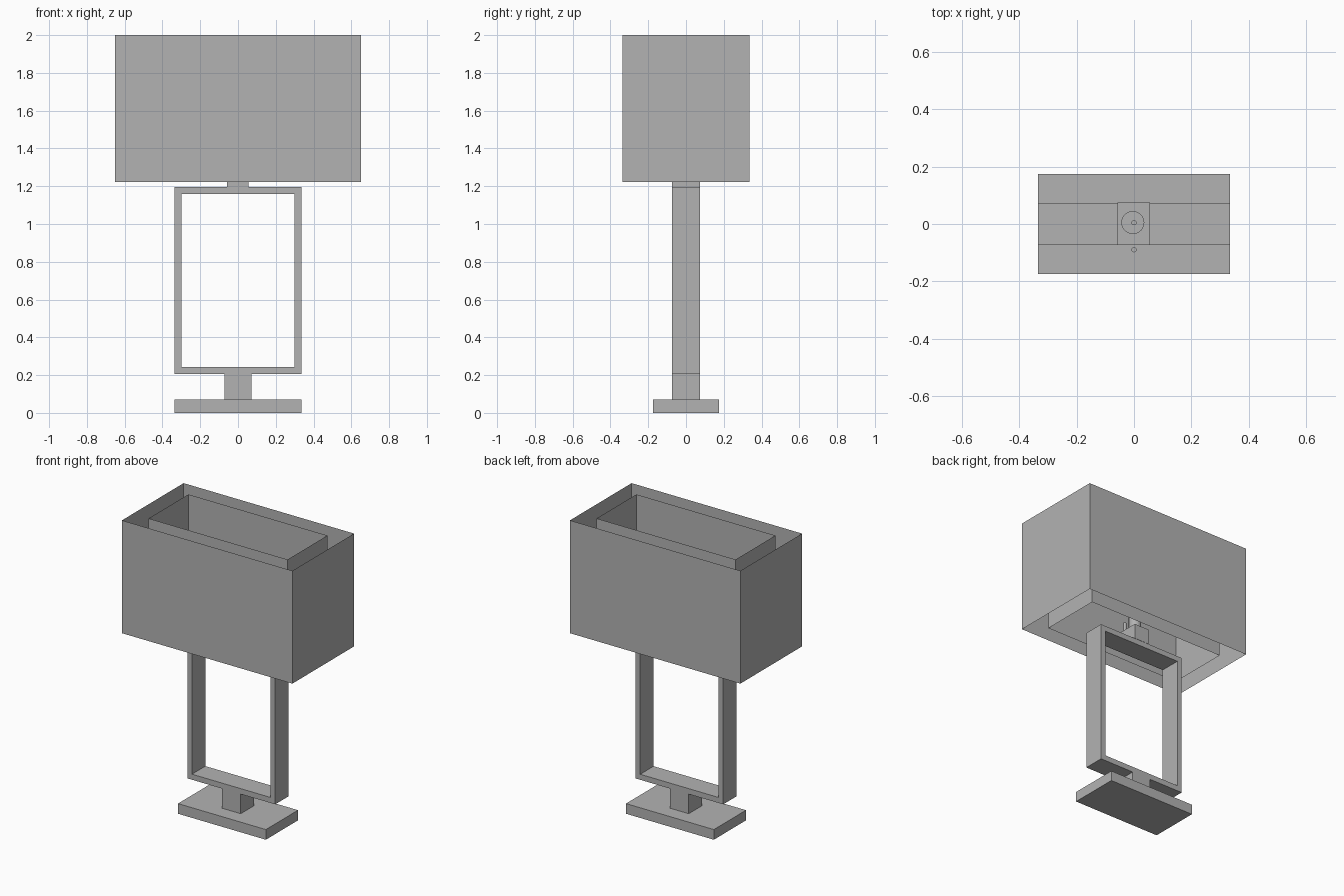
import bpy
import bmesh
from mathutils import Matrix, Vector

if "Cube" in bpy.data.objects:
    bpy.data.objects.remove(bpy.data.objects["Cube"])

grey = bpy.data.materials.new("plain grey")
grey.diffuse_color = (0.45, 0.45, 0.45, 1)
grey.use_nodes = True
grey.node_tree.nodes["Principled BSDF"].inputs["Base Color"].default_value = grey.diffuse_color


def finish(name, bm):
    mesh = bpy.data.meshes.new(name)
    bm.to_mesh(mesh)
    bm.free()
    mesh.materials.append(grey)
    obj = bpy.data.objects.new(name, mesh)
    bpy.context.collection.objects.link(obj)
    return obj


def box(name, lo, hi, open_ends=False):
    """Box between two corners; open_ends leaves only the thin side walls."""
    lo, hi = Vector(lo), Vector(hi)
    size = hi - lo
    bm = bmesh.new()
    bmesh.ops.create_cube(bm, size=1, matrix=Matrix.Translation((lo + hi) / 2)
                          @ Matrix.Diagonal((*size, 1)))
    if open_ends:
        bm.normal_update()
        ends = [f for f in bm.faces if abs(f.normal.z) > 0.5]
        bmesh.ops.delete(bm, geom=ends, context='FACES_ONLY')
    return finish(name, bm)


def rod(name, x, y, z0, z1, radius, sides=24):
    bm = bmesh.new()
    bmesh.ops.create_cone(bm, cap_ends=True, segments=sides, radius1=radius,
                          radius2=radius, depth=z1 - z0,
                          matrix=Matrix.Translation((x, y, (z0 + z1) / 2)))
    for f in bm.faces:
        f.smooth = abs(f.normal.z) < 0.5
    return finish(name, bm)


def rectangular_frame(name, outer, inner, y):
    """Upright closed frame; outer and inner are (x0, z0, x1, z1)."""
    bm = bmesh.new()
    rings = []
    for x0, z0, x1, z1 in (outer, inner):
        for depth in (-y, y):
            rings.append([bm.verts.new((px, depth, pz)) for px, pz in
                          ((x0, z0), (x1, z0), (x1, z1), (x0, z1))])
    out_f, out_b, in_f, in_b = rings
    for a, b in ((out_f, out_b), (out_b, in_b), (in_b, in_f), (in_f, out_f)):
        for i in range(4):
            j = (i + 1) % 4
            bm.faces.new((a[i], a[j], b[j], b[i]))
    bmesh.ops.recalc_face_normals(bm, faces=bm.faces)
    return finish(name, bm)


# Base, stem and open body
box("base", (-0.335, -0.175, 0), (0.335, 0.175, 0.07))
box("stem", (-0.072, -0.073, 0.07), (0.072, 0.073, 0.205))
rectangular_frame("body_frame", (-0.335, 0.205, 0.335, 1.195),
                  (-0.30, 0.243, 0.298, 1.158), 0.073)

# Light fitting hidden inside the shade
box("neck", (-0.058, -0.073, 1.195), (0.056, 0.075, 1.30))
rod("socket", -0.004, 0.005, 1.30, 1.42, 0.04)
rod("socket_pin", 0, 0.005, 1.42, 1.46, 0.009, 12)
rod("pull_switch", 0, -0.09, 1.26, 1.40, 0.009, 12)

# Two nested, paper-thin shades without top or bottom
box("outer_shade", (-0.65, -0.336, 1.222), (0.65, 0.336, 2), True)
box("inner_shade", (-0.53, -0.217, 1.222), (0.53, 0.217, 2), True)
